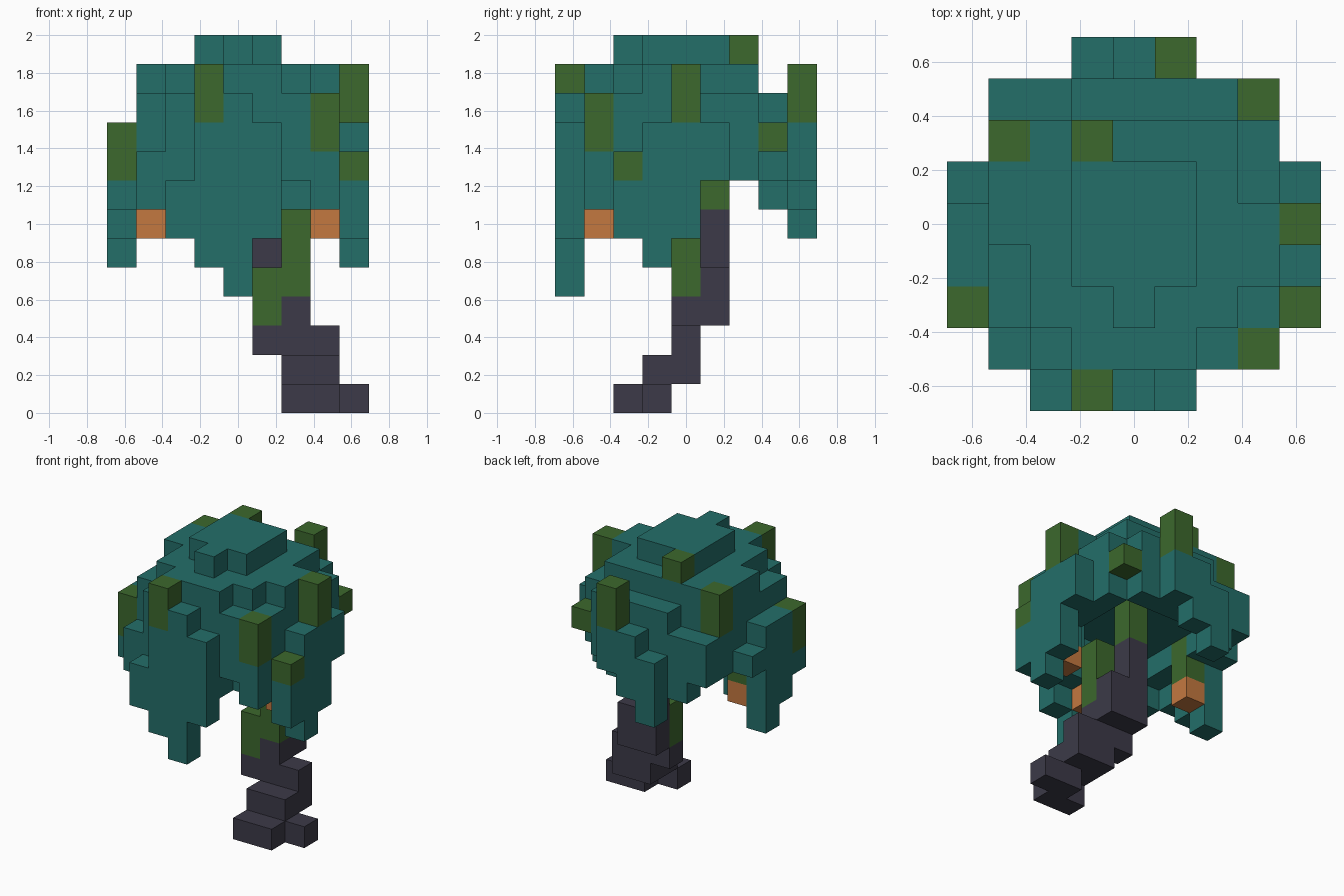
import bpy
import bmesh
from itertools import product
from mathutils import Vector

UNIT = 2 / 13                      # edge length of one block
ORIGIN = Vector((-4.5, -4.5, 0))   # grid corner, in blocks

default_cube = bpy.data.objects.get("Cube")
if default_cube:
    bpy.data.objects.remove(default_cube, do_unlink=True)


def make_material(name, red, green, blue):
    material = bpy.data.materials.new(name)
    colour = (red, green, blue, 1)
    material.use_nodes = True
    material.diffuse_color = colour
    material.node_tree.nodes["Principled BSDF"].inputs["Base Color"].default_value = colour
    return material


def block(x_range, y_range, z_range):
    """All grid cells of a box; both ends of each range are included."""
    spans = [range(low, high + 1) for low, high in (x_range, y_range, z_range)]
    return set(product(*spans))


def columns(entries):
    """Cells of upright columns, given as x, y, bottom, top."""
    cells = set()
    for x, y, bottom, top in entries:
        cells |= block((x, x), (y, y), (bottom, top))
    return cells


def build_part(name, cells, material, occupied):
    """Make one object from the outer faces of its cells."""
    bm = bmesh.new()
    corners = {}

    def corner(point):
        key = tuple(point)
        if key not in corners:
            corners[key] = bm.verts.new((Vector(key) + ORIGIN) * UNIT)
        return corners[key]

    for cell in sorted(cells):
        for axis, side in product(range(3), (0, 1)):
            neighbour = list(cell)
            neighbour[axis] += 1 if side else -1
            if tuple(neighbour) in occupied:
                continue
            u, v = (axis + 1) % 3, (axis + 2) % 3
            loop = []
            for du, dv in ((0, 0), (1, 0), (1, 1), (0, 1)):
                point = list(cell)
                point[axis] += side
                point[u] += du
                point[v] += dv
                loop.append(corner(point))
            bm.faces.new(loop if side else loop[::-1])
    mesh = bpy.data.meshes.new(name)
    bm.to_mesh(mesh)
    bm.free()
    mesh.materials.append(material)
    part = bpy.data.objects.new(name, mesh)
    bpy.context.collection.objects.link(part)


# Crooked trunk, from the foot up
trunk = block((6, 7), (2, 2), (0, 0)) | block((7, 8), (3, 3), (0, 0))
trunk |= block((6, 7), (3, 4), (1, 1)) | block((5, 7), (4, 4), (2, 2))
trunk |= block((6, 6), (4, 5), (3, 3)) | block((5, 6), (5, 5), (3, 4))
trunk |= block((5, 5), (5, 5), (5, 6))

# Moss on the trunk and strands under the crown
vines = columns([(5, 4, 3, 4), (6, 4, 4, 6), (5, 5, 7, 8), (1, 4, 7, 8)])

# Bright tufts that stick out of the crown
tufts = columns([
    (3, 0, 10, 11), (7, 1, 9, 10), (0, 2, 8, 9), (8, 2, 8, 8), (8, 4, 10, 11),
    (1, 6, 10, 11), (3, 6, 12, 12), (7, 7, 9, 9), (5, 8, 10, 11),
])

# Hanging fruit
fruit = {(1, 4, 6), (7, 3, 6), (4, 1, 6)}

# Crown: a core with a small cap
crown = block((2, 6), (2, 6), (9, 11)) | block((3, 5), (3, 5), (12, 12))
crown |= {(4, 2, 12)}
crown |= block((3, 5), (1, 1), (7, 11)) | block((3, 5), (7, 7), (8, 10))

# Crown: drooping leaves on each side
front_leaves = columns([
    (2, 0, 6, 7), (3, 0, 5, 11), (4, 0, 4, 10), (5, 0, 6, 9),
    (1, 1, 7, 8), (2, 1, 7, 10), (6, 1, 8, 10), (7, 1, 7, 10), (6, 2, 7, 8),
])
right_leaves = columns([
    (0, 2, 7, 9), (0, 3, 6, 9), (0, 4, 5, 9), (0, 5, 8, 8),
    (1, 2, 8, 10), (1, 3, 8, 10), (1, 4, 9, 11), (1, 5, 8, 11), (1, 6, 8, 10),
])
left_leaves = columns([
    (8, 2, 6, 8), (8, 3, 5, 9), (8, 4, 6, 9), (8, 5, 8, 9),
    (7, 2, 7, 10), (7, 3, 7, 11), (7, 4, 8, 11), (7, 5, 8, 10), (7, 6, 8, 10),
])
back_leaves = columns([
    (1, 7, 8, 9), (2, 7, 7, 9), (6, 7, 8, 10),
    (3, 8, 6, 8), (4, 8, 7, 9), (5, 8, 8, 9),
])
crown |= front_leaves | right_leaves | left_leaves | back_leaves
crown -= vines | tufts | fruit

# Build every part, leaving out the faces hidden between blocks
bark = make_material("dark bark", 0.045, 0.042, 0.065)
moss = make_material("moss green", 0.045, 0.138, 0.026)
parts = [
    ("trunk", trunk, bark),
    ("vines", vines, moss),
    ("leaf_tufts", tufts, moss),
    ("fruit", fruit, make_material("orange fruit", 0.55, 0.188, 0.051)),
    ("leaf_crown", crown, make_material("teal leaves", 0.017, 0.156, 0.141)),
]
occupied = set().union(*(cells for _, cells, _ in parts))
for name, cells, material in parts:
    build_part(name, cells, material, occupied)
